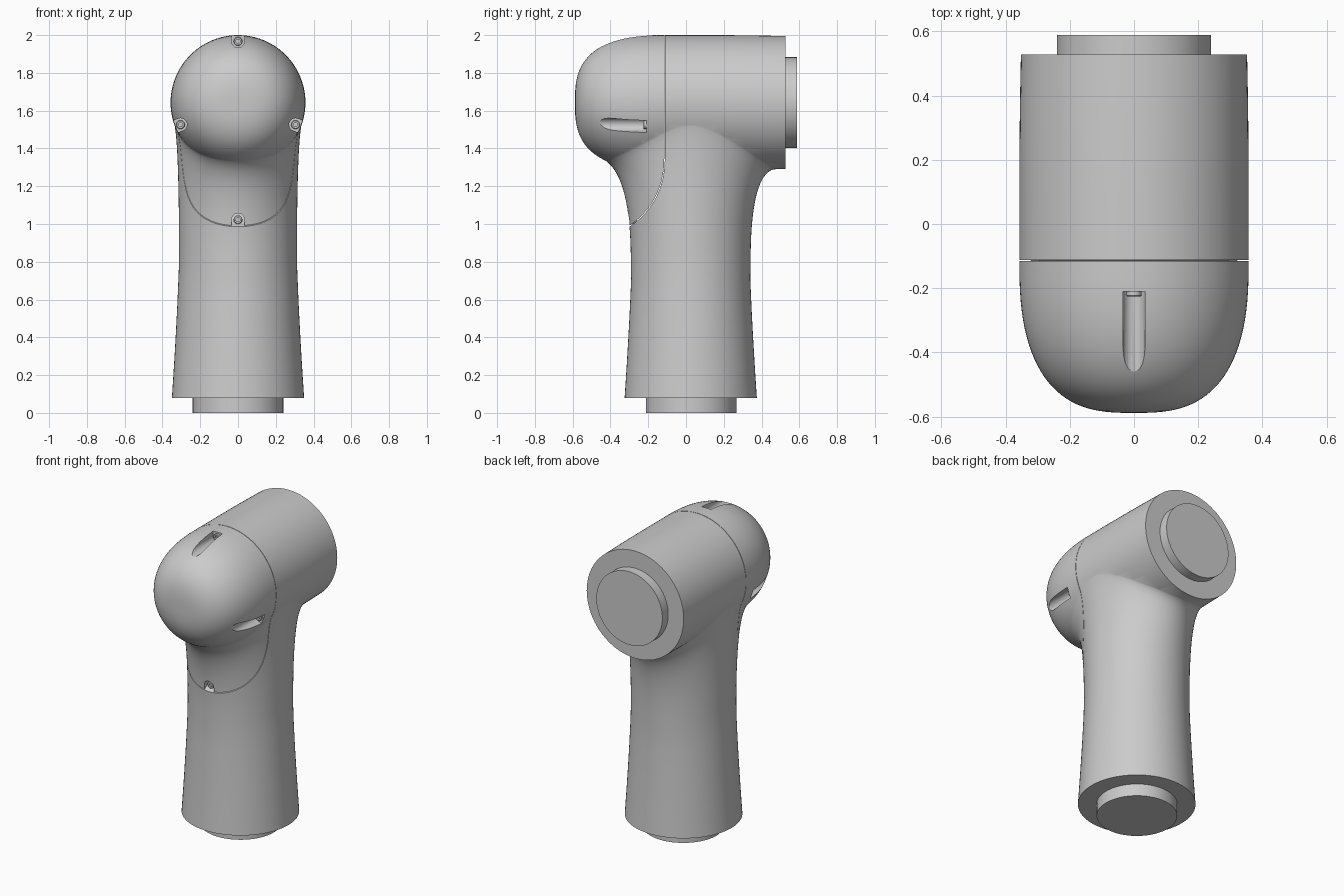
import bpy, bmesh
from math import sin, cos, pi, radians, sqrt

if "Cube" in bpy.data.objects:
    bpy.data.objects.remove(bpy.data.objects["Cube"])

N = 96            # sides of round parts
AXIS_Z = 1.643    # height of the horizontal barrel axis
COL_Y = 0.025     # y of the vertical column axis


def loft(name, rings):
    """Closed skin through equally sized rings, capped at both ends."""
    bm = bmesh.new()
    loops = [[bm.verts.new(p) for p in ring] for ring in rings]
    n = len(rings[0])
    for a, b in zip(loops, loops[1:]):
        for i in range(n):
            j = (i + 1) % n
            bm.faces.new((a[i], a[j], b[j], b[i]))
    bm.faces.new(loops[0])
    bm.faces.new(loops[-1])
    bmesh.ops.recalc_face_normals(bm, faces=bm.faces[:])
    me = bpy.data.meshes.new(name)
    bm.to_mesh(me)
    bm.free()
    ob = bpy.data.objects.new(name, me)
    bpy.context.collection.objects.link(ob)
    return ob


def activate(ob):
    bpy.ops.object.select_all(action='DESELECT')
    ob.select_set(True)
    bpy.context.view_layer.objects.active = ob


def smooth(ob):
    activate(ob)
    bpy.ops.object.shade_smooth_by_angle(angle=radians(30))


def boolean(ob, tool, op):
    m = ob.modifiers.new(op, 'BOOLEAN')
    m.operation, m.object, m.solver = op, tool, 'EXACT'
    activate(ob)
    bpy.ops.object.modifier_apply(modifier=m.name)
    bpy.data.objects.remove(tool)


def ring_y(y, r, x0=0, z0=AXIS_Z, n=N):
    return [(x0 + r * cos(2 * pi * i / n), y, z0 + r * sin(2 * pi * i / n)) for i in range(n)]


def ring_z(z, r, y0):
    return [(r * cos(2 * pi * i / N), y0 + r * sin(2 * pi * i / N), z) for i in range(N)]


# Barrel radius along y: slight taper at the back, rounded dome at the front
R, DOME_Y, DOME_L = 0.357, -0.12, 0.468


def barrel_r(y):
    if y > DOME_Y:
        return R - 0.005 * max(0, (y - 0.1) / 0.43) ** 2
    u = min(1, (DOME_Y - y) / DOME_L)
    return R * (1 - u ** 2.5) ** 0.35


def underside(x, y):
    return AXIS_Z - sqrt(max(1e-6, barrel_r(y) ** 2 - x * x))


# Horizontal barrel with dome
rings = [ring_y(y, barrel_r(y)) for y in (0.527, 0.42, 0.31, 0.2, 0.1, -0.01, DOME_Y)]
for deg in list(range(3, 88, 3)) + [89]:
    r = cos(radians(deg))
    rings.append(ring_y(DOME_Y - DOME_L * (1 - r ** (1 / 0.35)) ** 0.4, R * r))
housing = loft("housing", rings)

# Column flaring into the underside of the barrel
rings = []
for k in range(8):
    z = 0.08 + 0.09 * k
    rings.append(ring_z(z, 0.313 + 0.037 * ((0.8 - z) / 0.72) ** 1.3, COL_Y))
STEPS, Z0, E = 28, 0.8, 0.002
flare = [[] for _ in range(STEPS + 1)]
sink = []
for i in range(N):
    c, s = cos(2 * pi * i / N), sin(2 * pi * i / N)
    xc, yc = 0.312 * c, COL_Y + 0.317 * s
    xe, ye = 0.34 * c, COL_Y + (0.455 if s > 0 else 0.465) * s
    ze = underside(xe, ye)
    gx = (underside(xe + E, ye) - underside(xe - E, ye)) / (2 * E)
    gy = (underside(xe, ye + E) - underside(xe, ye - E)) / (2 * E)
    zk = max(1.1, ze + gx * (xc - xe) + gy * (yc - ye))
    for k in range(STEPS + 1):
        t = k / STEPS
        a, b, d = (1 - t) ** 2, 2 * t * (1 - t), t * t
        lift = 0.002 * t ** 4
        flare[k].append(((a + b) * xc + d * xe * 0.997, (a + b) * yc + d * ye,
                         a * Z0 + b * zk + d * ze + lift))
    sink.append((xe * 0.8, ye * 0.8, 1.62))
column = loft("column", rings + flare + [sink])
boolean(housing, column, 'UNION')


# Split into body and front cover along the seam
def seam_cutter(dy, dz):
    pts = [(-0.115, 2.2)]
    for k in range(15):
        t = k / 14
        a, b, d = (1 - t) ** 2, 2 * t * (1 - t), t * t
        pts.append((-0.115 * (a + b) - 0.3 * d, 1.35 * a + 1.12 * b + 0.99 * d))
    pts += [(-0.4, 0.92), (-0.8, 0.92), (-0.8, 2.2)]
    ob = loft("seam_cutter", [[(x, y + dy, z + dz) for y, z in pts] for x in (-0.6, 0.6)])
    ob.hide_render = True
    return ob


cover = housing.copy()
cover.data = housing.data.copy()
cover.name = "front_cover"
bpy.context.collection.objects.link(cover)
housing.name = "body"
boolean(cover, seam_cutter(0, 0), 'INTERSECT')
boolean(housing, seam_cutter(0.003, -0.003), 'DIFFERENCE')


# Screw slots open to the front, with recessed screws
def slot_cutter(a, d, y0):
    prof = [(0.034 * cos(pi + pi * k / 16), 0.034 * sin(pi + pi * k / 16)) for k in range(17)]
    prof += [(0.034, 0.1), (-0.034, 0.1)]
    ob = loft("slot_cutter", [[(p * cos(a) + (d + q) * sin(a), y,
                                AXIS_Z - p * sin(a) + (d + q) * cos(a)) for p, q in prof]
                              for y in (y0, -0.75)])
    ob.hide_render = True
    return ob


for label, deg, d, y0, ys in (("top", 0, 0.324, -0.21, -0.2), ("right", 111, 0.326, -0.21, -0.2),
                              ("left", -111, 0.326, -0.21, -0.2), ("lower", 180, 0.62, -0.2, -0.26)):
    a = radians(deg)
    boolean(cover, slot_cutter(a, d, y0), 'DIFFERENCE')
    x, z = d * sin(a), AXIS_Z + d * cos(a)
    screw = loft("screw_" + label, [ring_y(y, r, x, z, 24) for y, r in (
        (ys, 0.023), (ys - 0.023, 0.023), (ys - 0.026, 0.020), (ys - 0.026, 0.011), (ys - 0.014, 0.011))])
    smooth(screw)

smooth(cover)
smooth(housing)

# Connecting spigots
smooth(loft("base_spigot", [ring_z(0, 0.24, 0.027), ring_z(0.09, 0.24, 0.027)]))
smooth(loft("rear_spigot", [ring_y(0.515, 0.24), ring_y(0.588, 0.24)]))
